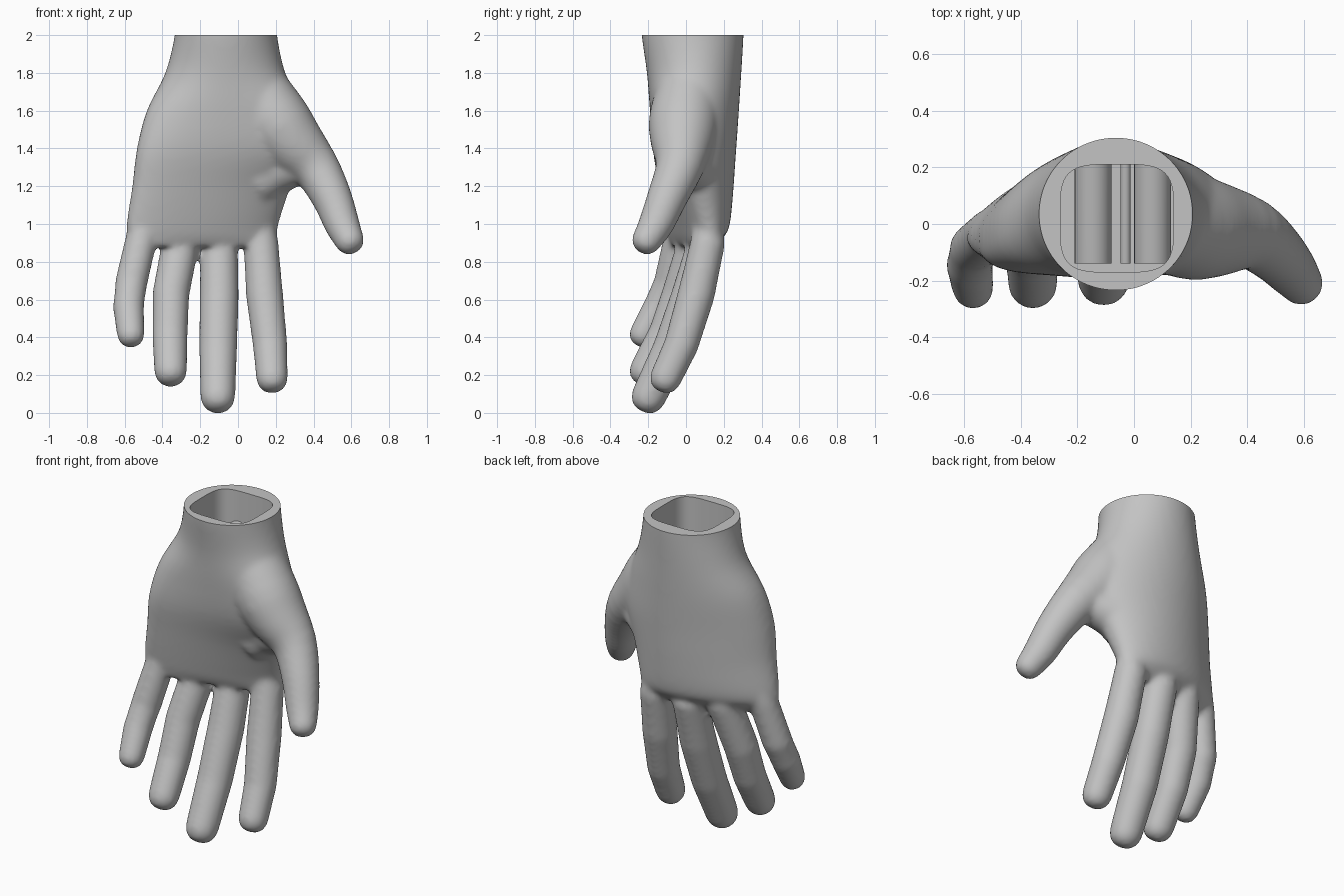
import bpy, bmesh
from math import sin, cos, pi, copysign
from mathutils import Vector

if "Cube" in bpy.data.objects:
    bpy.data.objects.remove(bpy.data.objects["Cube"], do_unlink=True)

grey = bpy.data.materials.new("light_grey")
grey.use_nodes = True
grey.diffuse_color = (0.55, 0.55, 0.55, 1)
grey.node_tree.nodes["Principled BSDF"].inputs["Base Color"].default_value = (0.55, 0.55, 0.55, 1)

SIDES = 32


def loft(bm, rings):
    """Skin a closed tube over rings of points."""
    loops = [[bm.verts.new(p) for p in ring] for ring in rings]
    n = len(loops[0])
    for a, b in zip(loops, loops[1:]):
        for i in range(n):
            j = (i + 1) % n
            bm.faces.new((a[i], a[j], b[j], b[i]))
    bm.faces.new(loops[0])
    bm.faces.new(loops[-1])


def spline(rows, steps):
    """Catmull-Rom interpolation of rows of numbers."""
    rows = [Vector(r) for r in rows]
    pts = [rows[0]] + rows + [rows[-1]]
    out = []
    for a, b, c, d in zip(pts, pts[1:], pts[2:], pts[3:]):
        for k in range(steps):
            t = k / steps
            out.append(0.5 * (2 * b + (c - a) * t + (2 * a - 5 * b + 4 * c - d) * t * t
                              + (3 * b - a - 3 * c + d) * t ** 3))
    return out + [rows[-1]]


def section(row):
    """Arched, tilted cross-section of the palm."""
    z, x0, x1, mid, half, tilt, bow = row
    ring = []
    for i in range(SIDES * 2):
        t = pi * i / SIDES
        u, s = cos(t), sin(t)
        s = copysign(abs(s) ** (1 - 2 * bow), s)
        ring.append(((x0 + x1) / 2 + u * (x1 - x0) / 2,
                     mid + half * s + tilt * u - bow * u * u, z))
    return ring


def digit(bm, rows):
    """Round tapered tube through (x, y, z, radius) with a blunt domed tip."""
    path = [(Vector(p[:3]), p[3]) for p in rows]
    tip, r = path[-1]
    way = (tip - path[-2][0]).normalized()
    path += [(tip + way * r * sin(a), r * cos(a) ** .75) for a in (0.3, 0.6, 0.9, 1.2, 1.45)]
    rings = []
    for i, (p, r) in enumerate(path):
        d = path[min(i + 1, len(path) - 1)][0] - path[max(i - 1, 0)][0]
        q = d.to_track_quat('Z', 'Y')
        rings.append([p + q @ Vector((r * cos(2 * pi * k / SIDES), r * sin(2 * pi * k / SIDES), 0))
                      for k in range(SIDES)])
    loft(bm, rings)


def finish(bm, name):
    bmesh.ops.recalc_face_normals(bm, faces=bm.faces)
    mesh = bpy.data.meshes.new(name)
    bm.to_mesh(mesh)
    bm.free()
    mesh.materials.append(grey)
    ob = bpy.data.objects.new(name, mesh)
    bpy.context.collection.objects.link(ob)
    return ob


def modify(ob, kind, **settings):
    bpy.context.view_layer.objects.active = ob
    mod = ob.modifiers.new(kind.lower(), kind)
    for key, value in settings.items():
        setattr(mod, key, value)
    bpy.ops.object.modifier_apply(modifier=mod.name)


# Palm and wrist: z, left, right, middle y, half thickness, tilt, bow
palm = [
    (2.1, -.335, .207, .035, .27, 0, 0),
    (2.0, -.335, .207, .035, .27, 0, 0),
    (1.8, -.385, .25, .043, .25, 0, .01),
    (1.6, -.483, .34, .045, .235, .01, .06),
    (1.4, -.535, .37, .05, .215, .03, .08),
    (1.2, -.56, .28, .065, .18, .065, .06),
    (1.0, -.59, .215, .073, .143, .085, .04),
    (.93, -.575, .208, .064, .112, .09, .03),
    (.88, -.54, .195, .05, .07, .09, .03),
]
# Fingers: x, y, z, radius from root to tip
fingers = [
    [(.1, .12, 1.15, .075), (.122, .115, .9, .093), (.14, .055, .63, .099),
     (.17, -.025, .36, .092), (.18, -.105, .19, .085)],
    [(-.11, .11, 1.15, .075), (-.1, .105, .9, .1), (-.1, .025, .62, .104),
     (-.105, -.075, .34, .101), (-.107, -.195, .092, .093)],
    [(-.28, .09, 1.15, .075), (-.3, .06, .92, .099), (-.355, -.03, .63, .098),
     (-.36, -.105, .42, .094), (-.357, -.21, .228, .088)],
    [(-.44, .03, 1.2, .06), (-.505, -.03, .95, .084), (-.565, -.085, .69, .086),
     (-.58, -.145, .56, .083), (-.568, -.225, .42, .074)],
]
# Thumb with its muscle, and the web between thumb and palm
thumb = [(.04, .03, 1.8, .16), (.19, -.01, 1.56, .185), (.29, -.02, 1.43, .168),
         (.41, -.035, 1.3, .128), (.497, -.1, 1.14, .107), (.55, -.158, 1.0, .094),
         (.587, -.205, .92, .08)]
web = [(.1, .06, 1.24, .15), (.2, .045, 1.29, .135), (.31, .0, 1.32, .115)]

bm = bmesh.new()
loft(bm, [section(r) for r in spline(palm, 4)])
for rows in fingers + [spline(thumb, 3), web]:
    digit(bm, rows)
hand = finish(bm, "hand")
modify(hand, 'REMESH', mode='VOXEL', voxel_size=.014)
modify(hand, 'SMOOTH', factor=.5, iterations=16)

# Cutters: flat wrist end and rounded-square socket
bm = bmesh.new()
bmesh.ops.create_cube(bm, size=1)
bmesh.ops.scale(bm, vec=(2, 2, 1), verts=bm.verts)
bmesh.ops.translate(bm, vec=(0, 0, 2.5), verts=bm.verts)
end_cutter = finish(bm, "end_cutter")


def socket_ring(z):
    ring = []
    for i in range(48):
        c, s = cos(pi * i / 24), sin(pi * i / 24)
        ring.append((-.06 + .2 * copysign(abs(c) ** .5, c),
                     .02 + .19 * copysign(abs(s) ** .5, s), z))
    return ring


bm = bmesh.new()
loft(bm, [socket_ring(1.6), socket_ring(2.2)])
socket_cutter = finish(bm, "socket_cutter")
for cutter in (end_cutter, socket_cutter):
    modify(hand, 'BOOLEAN', operation='DIFFERENCE', solver='EXACT', object=cutter)
    bpy.data.objects.remove(cutter, do_unlink=True)

# Cross bars inside the socket, sloping down to the front
bars = []
for name, x, r in (("right_bar", -.145, .065), ("left_bar", .065, .065), ("middle_rib", -.03, .018)):
    bm = bmesh.new()
    ring = [(x + r * cos(2 * pi * k / 24), r * sin(2 * pi * k / 24)) for k in range(24)]
    loft(bm, [[(px, y, z + pz) for px, pz in ring] for y, z in ((-.14, 1.69), (.215, 1.75))])
    bars.append(finish(bm, name))

bpy.ops.object.select_all(action='DESELECT')
for ob in [hand] + bars:
    ob.select_set(True)
bpy.context.view_layer.objects.active = hand
bpy.ops.object.shade_smooth_by_angle(angle=.7)
